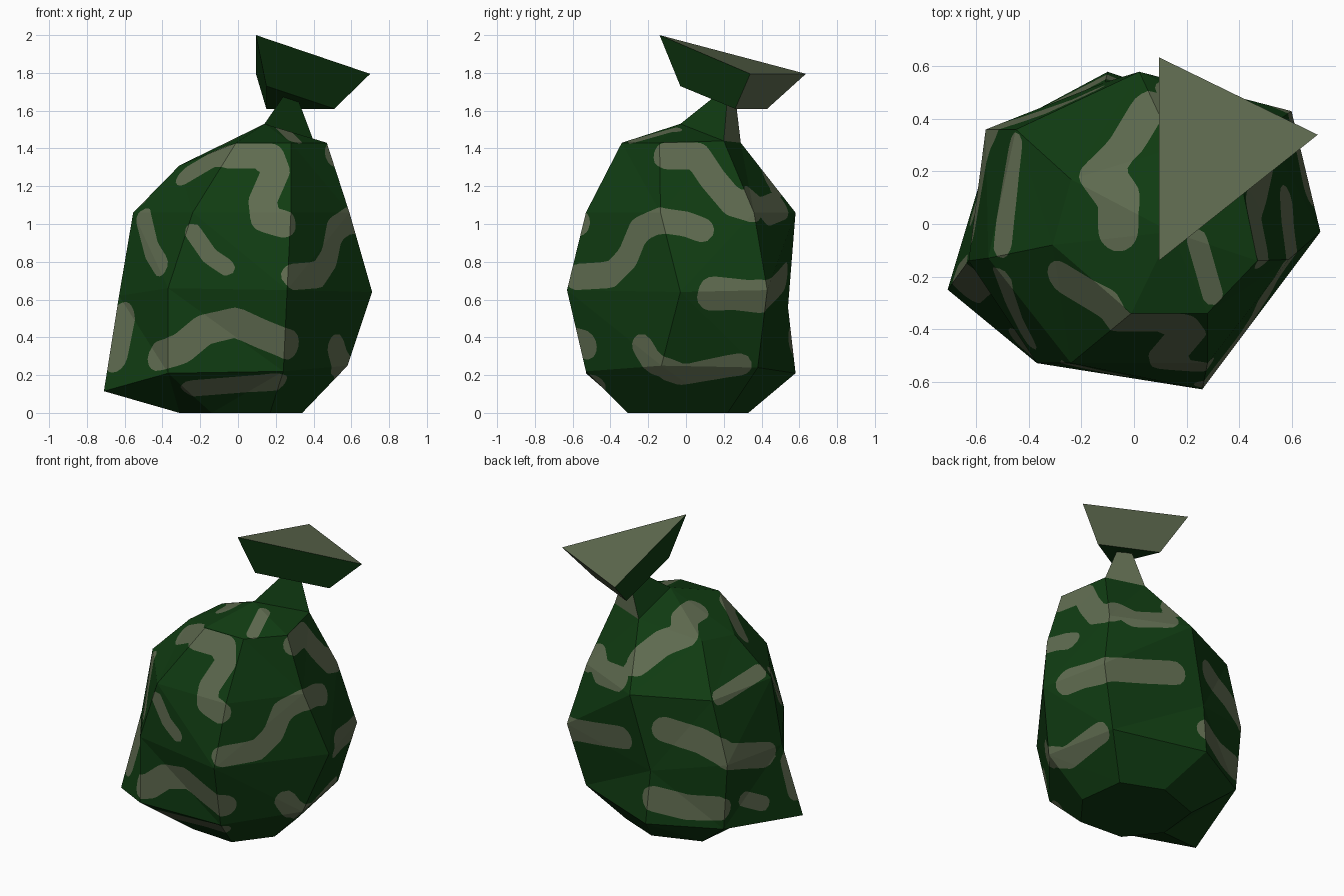
import bpy, bmesh, math
from mathutils import Vector, kdtree
from mathutils.bvhtree import BVHTree

if "Cube" in bpy.data.objects:
    bpy.data.objects.remove(bpy.data.objects["Cube"])


def material(name, rgb):
    m = bpy.data.materials.new(name)
    m.diffuse_color = (*rgb, 1)
    m.use_nodes = True
    m.node_tree.nodes["Principled BSDF"].inputs["Base Color"].default_value = m.diffuse_color
    return m


GREEN = material("dark green", (0.0052, 0.045, 0.006))
SAGE = material("grey green", (0.115, 0.148, 0.08))


def finish(bm, name):
    mesh = bpy.data.meshes.new(name)
    bm.to_mesh(mesh)
    bm.free()
    mesh.materials.append(GREEN)
    mesh.materials.append(SAGE)
    ob = bpy.data.objects.new(name, mesh)
    bpy.context.collection.objects.link(ob)


def view(az, el):
    """Right, up and towards-viewer axes for a viewing direction."""
    a, e = math.radians(az), math.radians(el)
    right = Vector((math.cos(a), math.sin(a), 0))
    to = Vector((math.sin(a) * math.cos(e), -math.cos(a) * math.cos(e), math.sin(e)))
    return right, to.cross(right), to


# Sack: seven-sided rings from the floor to the shoulder
rings = [
    [(.17, -.31, 0), (.34, -.09, 0), (.3, .22, 0), (.03, .33, 0),
     (-.28, .22, 0), (-.31, -.08, 0), (-.14, -.29, 0)],
    [(.24, -.53, .22), (.58, -.13, .25), (.49, .38, .24), (-.1, .58, .21),
     (-.53, .35, .2), (-.71, -.25, .115), (-.37, -.53, .21)],
    [(.26, -.63, .65), (.71, -.03, .64), (.6, .43, .65), (-.11, .54, .56),
     (-.565, .36, .65), (-.63, -.14, .62), (-.37, -.53, .66)],
    [(.28, -.53, 1.06), (.59, -.135, 1.06), (.5, .36, 1.06), (.02, .58, 1.06),
     (-.45, .36, 1.06), (-.555, -.13, 1.06), (-.24, -.53, 1.06)],
    [(.28, -.34, 1.43), (.47, -.14, 1.43), (.4, .2, 1.44), (.155, .29, 1.43),
     (-.24, .17, 1.34), (-.31, -.08, 1.31), (-.01, -.34, 1.43)],
]
peak = (.14, -.03, 1.53)

bm = bmesh.new()
R = [[bm.verts.new(p) for p in ring] for ring in rings]
tip = bm.verts.new(peak)
bm.faces.new(R[0][::-1])
for lo, hi in zip(R, R[1:]):
    for j in range(7):
        k = (j + 1) % 7
        bm.faces.new((lo[j], lo[k], hi[k], hi[j]))
for j in range(7):
    if j != 2:                      # the neck stands on this gap
        bm.faces.new((R[4][j], R[4][(j + 1) % 7], tip))
bmesh.ops.triangulate(bm, faces=bm.faces[:])
bvh = BVHTree.FromBMesh(bm)

# Camouflage strokes: radius and path, as drawn in each viewing direction
front = [
    (.075, [(-.27, 1.26), (-.1, 1.36), (.17, 1.36), (.2, 1.28), (.13, 1.12), (.14, 1.03), (.24, 1.0)]),
    (.06, [(-.5, 1.03), (-.46, .86), (-.41, .78)]),
    (.045, [(-.24, .96), (-.15, .83), (-.06, .77)]),
    (.08, [(-.42, .3), (-.3, .34), (-.18, .44), (-.01, .48), (.12, .42), (.27, .36)]),
    (.065, [(-.24, .13), (.2, .165)]),
    (.09, [(-.61, .5), (-.65, .3)]),
]
side = [
    (.07, [(-.58, .72), (-.4, .73), (-.31, .82), (-.25, .97), (-.14, 1.02), (.0, 1.0), (.08, .97)]),
    (.075, [(-.1, 1.36), (.06, 1.36), (.14, 1.24), (.25, 1.11), (.35, 1.08)]),
    (.085, [(.15, .64), (.4, .61)]),
    (.07, [(-.23, .35), (-.17, .25), (-.02, .2), (.28, .25)]),
]
top = [
    (.085, [(.06, .45), (-.03, .3), (-.13, .2), (-.06, .1), (-.06, -.02)]),
    (.04, [(.24, -.06), (.3, -.27)]),
    (.05, [(-.46, .3), (-.5, -.08)]),
]
back_left = [
    (.085, [(-.13, .55), (.09, .48), (.27, .38), (.5, .39)]),
    (.085, [(-.2, .12), (0, .07), (.2, .06)]),
    (.05, [(.36, .12), (.48, .09)]),
]
back_right = [
    (.08, [(-.1, 1.25), (0, 1.2), (.2, 1.19)]),
    (.08, [(-.42, .8), (-.2, .89), (.05, .87), (.25, .86)]),
]


def stroke_tree(axes, path):
    """Lay a drawn path on the sack and return its sample points."""
    right, up, to = axes
    hits = []
    for a, b in zip(path, path[1:]):
        for i in range(21):
            u, v = Vector(a).lerp(Vector(b), i / 20)
            hit = bvh.ray_cast(right * u + up * v + to * 5, -to)[0]
            if hit:
                hits.append(hit)
    tree = kdtree.KDTree(len(hits))
    for i, h in enumerate(hits):
        tree.insert(h, i)
    tree.balance()
    return tree, len(hits)


strokes = []
for axes, group in ((view(0, 0), front), (view(90, 0), side), (view(0, 90), top),
                    (view(215, 25), back_left), (view(140, -30), back_right)):
    for radius, path in group:
        tree, count = stroke_tree(axes, path)
        if count:
            strokes.append((radius, tree))

# Cut the patch outlines into the flat faces
bmesh.ops.subdivide_edges(bm, edges=bm.edges[:], cuts=13, use_grid_fill=True)
bmesh.ops.triangulate(bm, faces=bm.faces[:])
field = {v: min(t.find(v.co)[2] - r for r, t in strokes) for v in bm.verts}
cut = set()
for e in bm.edges[:]:
    a, b = e.verts
    fa, fb = field[a], field[b]
    if fa * fb < 0:
        _, nv = bmesh.utils.edge_split(e, a, fa / (fa - fb))
        cut.add(nv)
for v in cut:
    field[v] = 0.0
for f in bm.faces[:]:
    ends = [v for v in f.verts if v in cut]
    if len(ends) == 2:
        bmesh.utils.face_split(f, ends[0], ends[1])
for f in bm.faces:
    f.material_index = 1 if sum(field[v] for v in f.verts) < 0 else 0
finish(bm, "sack")


def tri_prism(name, low, high, light):
    """Three-sided solid; `light` lists the faces in the pale colour."""
    b = bmesh.new()
    lo = [b.verts.new(p) for p in low]
    hi = [b.verts.new(p) for p in high]
    faces = [b.faces.new((lo[j], lo[(j + 1) % 3], hi[(j + 1) % 3], hi[j])) for j in range(3)]
    faces += [b.faces.new(hi), b.faces.new(lo[::-1])]
    for i in light:
        faces[i].material_index = 1
    finish(b, name)


# Pinched neck and flared tied top, pale at the back and on the top face
tri_prism("neck", [rings[4][2], rings[4][3], peak],
          [(.31, .22, 1.68), (.25, .26, 1.68), (.25, .17, 1.69)], [0])
tri_prism("flared_top", [(.51, .26, 1.61), (.15, .43, 1.61), (.15, -.03, 1.73)],
          [(.7, .34, 1.795), (.095, .635, 1.795), (.095, -.14, 2.0)], [0, 3])
